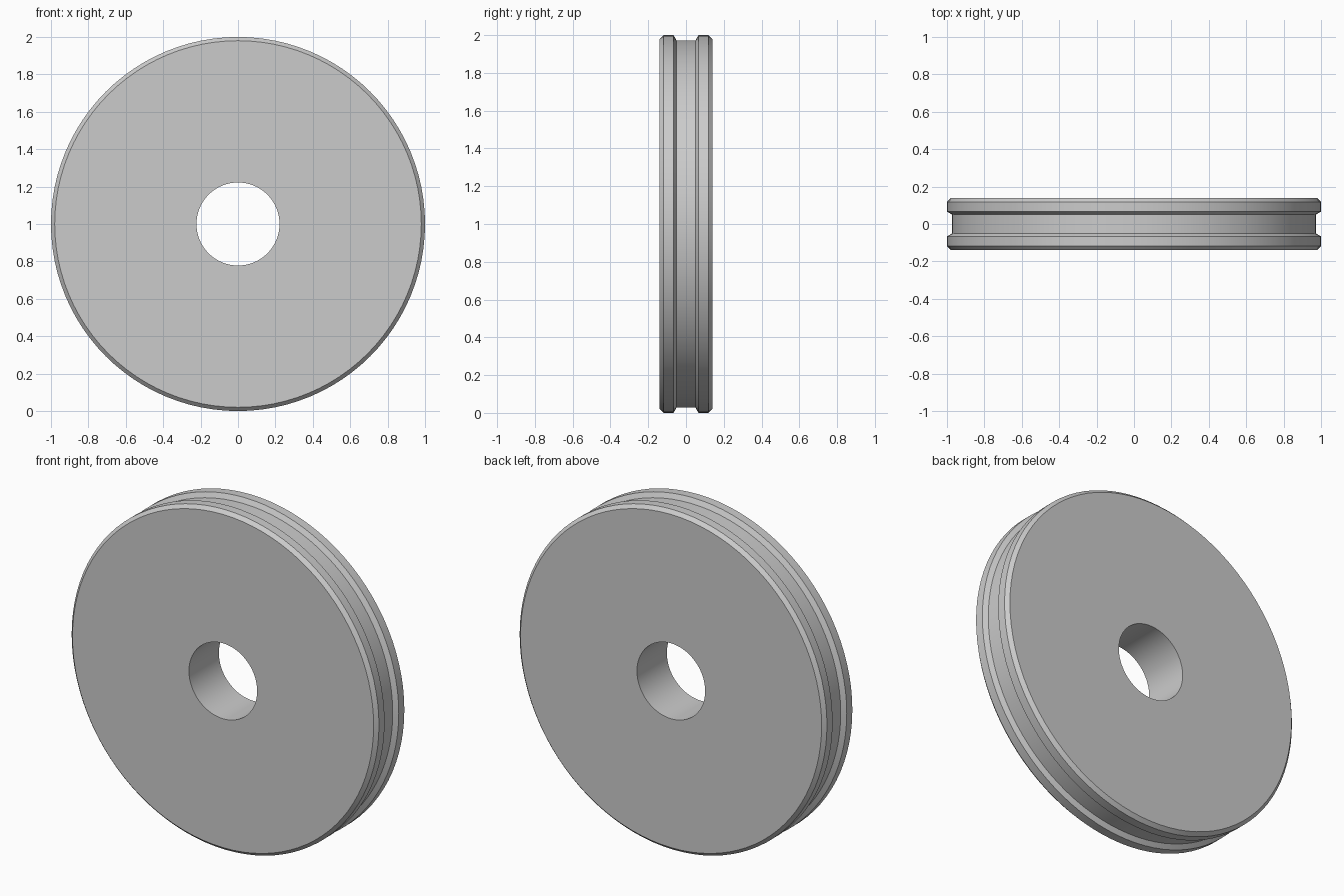
import bpy, bmesh, math
from mathutils import Matrix, Vector

if "Cube" in bpy.data.objects:
    bpy.data.objects.remove(bpy.data.objects["Cube"], do_unlink=True)

# Plain grey material
grey = bpy.data.materials.new("light_grey")
grey.use_nodes = True
colour = (0.6, 0.6, 0.6, 1)
grey.diffuse_color = colour
grey.node_tree.nodes["Principled BSDF"].inputs["Base Color"].default_value = colour

# Half of the rim section as (radius, y), mirrored across the middle plane
half = [(0.222, 0.139), (0.98, 0.139), (1.0, 0.118), (1.0, 0.066), (0.972, 0.05)]
section = half + [(r, -y) for r, y in reversed(half)]

# Spin the closed section around the y axis
SEGMENTS = 96
bm = bmesh.new()
rings = []
for i in range(SEGMENTS):
    turn = Matrix.Rotation(math.tau * i / SEGMENTS, 3, 'Y')
    rings.append([bm.verts.new(turn @ Vector((0, y, r)) + Vector((0, 0, 1)))
                  for r, y in section])
for i, ring in enumerate(rings):
    after = rings[(i + 1) % SEGMENTS]
    for j in range(len(section)):
        k = (j + 1) % len(section)
        bm.faces.new((ring[j], ring[k], after[k], after[j]))
bmesh.ops.recalc_face_normals(bm, faces=bm.faces)

mesh = bpy.data.meshes.new("grooved_wheel")
bm.to_mesh(mesh)
bm.free()
mesh.materials.append(grey)
wheel = bpy.data.objects.new("grooved_wheel", mesh)
bpy.context.collection.objects.link(wheel)

# Smooth round walls with crisp chamfer and groove edges
bpy.context.view_layer.objects.active = wheel
wheel.select_set(True)
bpy.ops.object.shade_smooth_by_angle(angle=math.radians(25))
